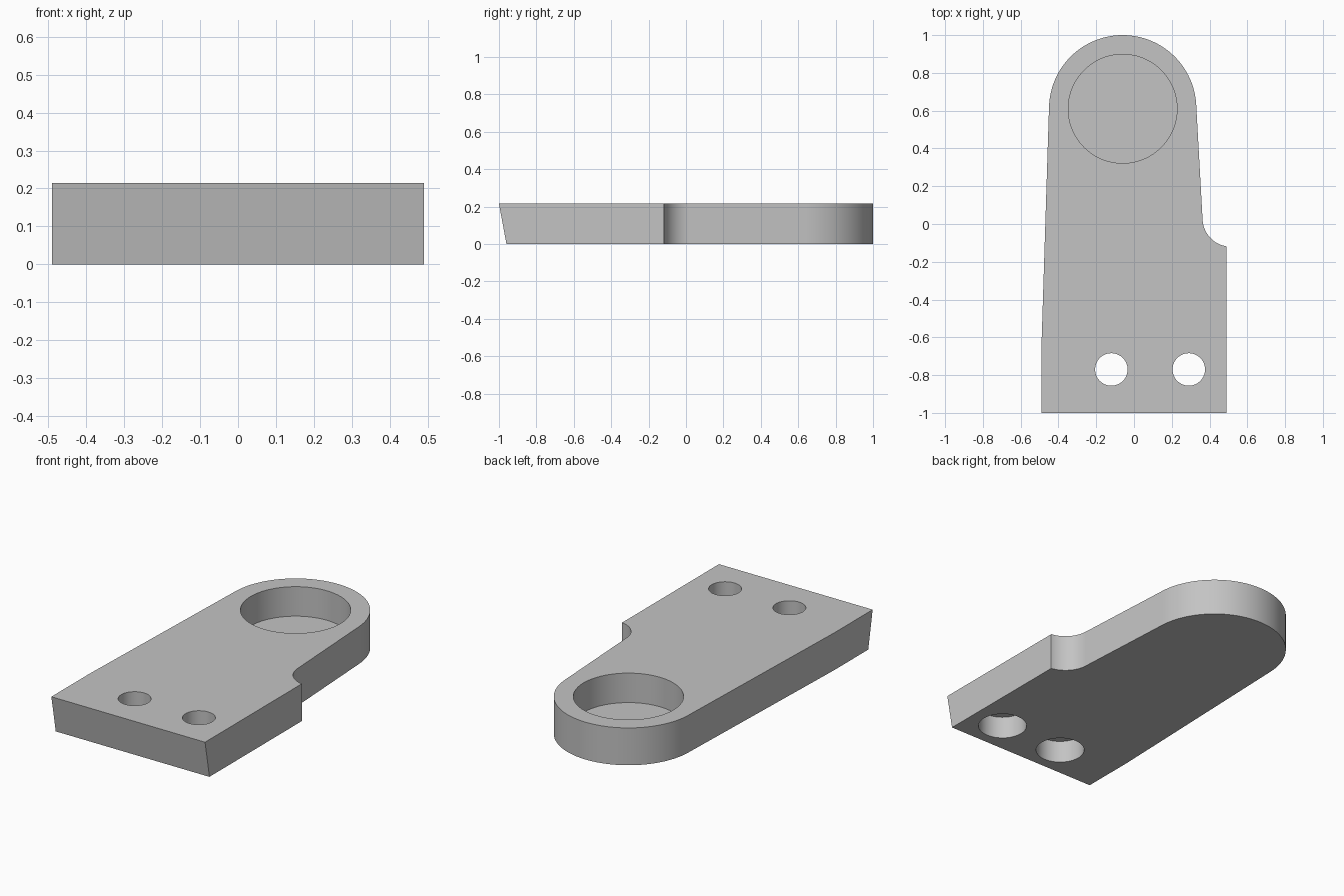
import bpy, bmesh
from math import sin, cos, radians

if "Cube" in bpy.data.objects:
    bpy.data.objects.remove(bpy.data.objects["Cube"])

THICK = 0.215
BOSS = (-0.06, 0.61)      # centre of the rounded end
HOLES = [(-0.12, -0.77), (0.29, -0.77)]

grey = bpy.data.materials.new("plain grey")
grey.use_nodes = True
grey.diffuse_color = (0.55, 0.55, 0.55, 1)
grey.node_tree.nodes["Principled BSDF"].inputs["Base Color"].default_value = grey.diffuse_color


def arc(cx, cy, r, start, end, steps):
    """Points along a circular arc, angles in degrees."""
    angles = [radians(start + (end - start) * i / steps) for i in range(steps + 1)]
    return [(cx + r * cos(a), cy + r * sin(a)) for a in angles]


def prism(name, outline, z0, z1):
    """Extrude a counter-clockwise outline from z0 to z1."""
    bm = bmesh.new()
    base = bm.faces.new([bm.verts.new((x, y, z0)) for x, y in outline])
    new = bmesh.ops.extrude_face_region(bm, geom=[base], use_keep_orig=True)["geom"]
    for v in new:
        if isinstance(v, bmesh.types.BMVert):
            v.co.z = z1
    bmesh.ops.recalc_face_normals(bm, faces=bm.faces)
    mesh = bpy.data.meshes.new(name)
    bm.to_mesh(mesh)
    bm.free()
    mesh.materials.append(grey)
    obj = bpy.data.objects.new(name, mesh)
    bpy.context.collection.objects.link(obj)
    return obj


def drill(body, centre, r, z0, z1, steps):
    """Cut a round hole between two heights."""
    cutter = prism("hole_cutter", arc(*centre, r, 0, 360, steps)[:-1], z0, z1)
    cutter.hide_render = True
    mod = body.modifiers.new("hole", "BOOLEAN")
    mod.operation = "DIFFERENCE"
    mod.solver = "EXACT"
    mod.object = cutter
    bpy.ops.object.modifier_apply(modifier=mod.name)
    bpy.data.objects.remove(cutter)


# Plate outline: square end, side notch with fillet, rounded end, tapered side
outline = [(-0.49, -1), (0.49, -1)]
outline += arc(0.513, 0.03, 0.15, 261, 183, 20)[0:]
outline[2] = (0.49, outline[2][1])
outline += arc(*BOSS, 0.39, 3, 178.5, 72)
outline += [(-0.49, -0.65)]
plate = prism("mounting_plate", outline, 0, THICK)

# Undercut front end: the lower edge sits further back
for v in plate.data.vertices:
    if v.co.y < -0.99 and v.co.z < 0.01:
        v.co.y = -0.96

bpy.ops.object.select_all(action="DESELECT")
bpy.context.view_layer.objects.active = plate
plate.select_set(True)

# Round blind pocket in the top
drill(plate, BOSS, 0.288, 0.045, THICK + 0.1, 96)

# Bolt holes, counterbored from below
for hole in HOLES:
    drill(plate, hole, 0.131, -0.1, 0.13, 64)
    drill(plate, hole, 0.086, -0.1, THICK + 0.1, 64)

bpy.ops.object.shade_smooth_by_angle(angle=radians(20))
